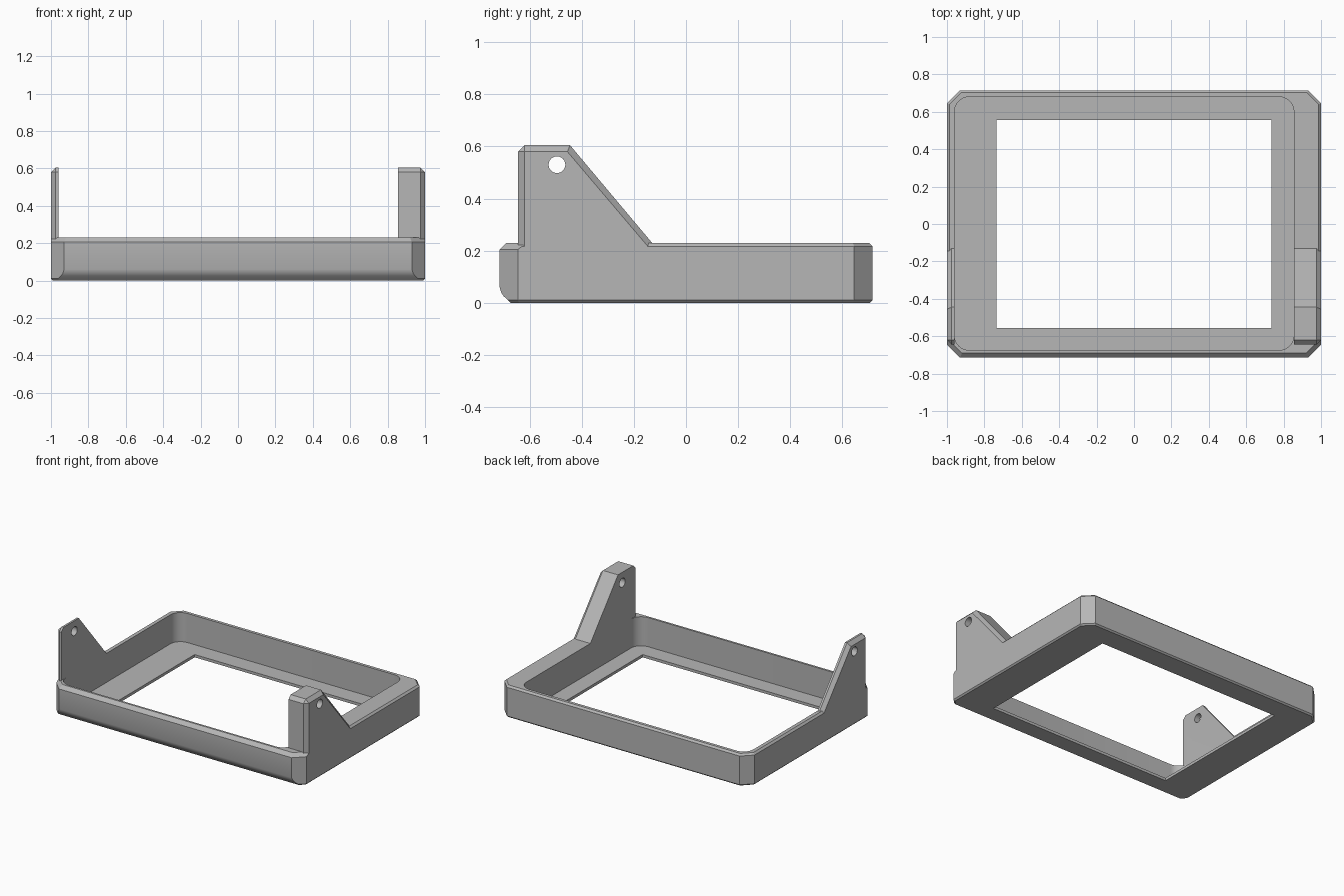
import bpy, bmesh
from math import radians, sin, cos, pi

old = bpy.data.objects.get("Cube")
if old:
    bpy.data.objects.remove(old)

grey = bpy.data.materials.new("plain_grey")
grey.use_nodes = True
COLOUR = (0.47, 0.47, 0.47, 1)
grey.diffuse_color = COLOUR
grey.node_tree.nodes["Principled BSDF"].inputs["Base Color"].default_value = COLOUR


def loft(name, rings):
    """Closed solid skinned through rings with equal point counts."""
    bm = bmesh.new()
    loops = [[bm.verts.new(p) for p in ring] for ring in rings]
    n = len(loops[0])
    for a, b in zip(loops, loops[1:]):
        for i in range(n):
            j = (i + 1) % n
            bm.faces.new((a[i], a[j], b[j], b[i]))
    bm.faces.new(loops[0])
    bm.faces.new(loops[-1])
    bmesh.ops.remove_doubles(bm, verts=bm.verts, dist=0.0005)
    bmesh.ops.recalc_face_normals(bm, faces=bm.faces)
    mesh = bpy.data.meshes.new(name)
    bm.to_mesh(mesh)
    bm.free()
    mesh.materials.append(grey)
    obj = bpy.data.objects.new(name, mesh)
    bpy.context.collection.objects.link(obj)
    return obj


def combine(target, tool, operation):
    """Apply a boolean and discard the tool."""
    tool.hide_render = True
    mod = target.modifiers.new("combine", 'BOOLEAN')
    mod.operation, mod.object, mod.solver = operation, tool, 'EXACT'
    bpy.context.view_layer.objects.active = target
    bpy.ops.object.modifier_apply(modifier=mod.name)
    bpy.data.objects.remove(tool)


def outline(z, side, front, corner):
    """Rectangle with cut corners; side, front and corner are insets."""
    x, yf, yb = 1 - side, 0.715 - front, 0.715 - side
    sf, sb = 1.645 - corner, 1.645 - side * 1.41
    half = [(sf - yf, -yf), (x, x - sf), (x, sb - x), (sb - yb, yb)]
    pts = half + [(-px, py) for px, py in reversed(half)]
    return [(px, py, z) for px, py in pts]


def box(x0, x1, y0, y1, z0, z1):
    return [[(x0, y0, z), (x1, y0, z), (x1, y1, z), (x0, y1, z)] for z in (z0, z1)]


# Tray body, with a rounded lower front edge and a bevelled rim
frame = loft("frame", [outline(*r) for r in (
    (0, 0.01, 0.042, 0.014), (0.01, 0, 0.032, 0), (0.025, 0, 0.016, 0),
    (0.04, 0, 0.006, 0), (0.06, 0, 0, 0), (0.205, 0, 0, 0),
    (0.217, 0, 0.012, 0.017), (0.23, 0.013, 0.025, 0.035))])


# Round-cornered pocket and rectangular window
def pocket_ring(z, radius=0.08, steps=8):
    ring = []
    for k, (cx, cy) in enumerate(((0.775, 0.6), (-0.88, 0.6), (-0.88, -0.595), (0.775, -0.595))):
        for i in range(steps + 1):
            a = (k + i / steps) * pi / 2
            ring.append((cx + radius * cos(a), cy + radius * sin(a), z))
    return ring


combine(frame, loft("pocket", [pocket_ring(0.02), pocket_ring(0.5)]), 'DIFFERENCE')
combine(frame, loft("window", box(-0.735, 0.735, -0.555, 0.555, -0.1, 0.1)), 'DIFFERENCE')

# Side ears: a wide one on the left, a thin one on the right
full = [(-0.645, 0.1), (-0.645, 0.58), (-0.62, 0.605), (-0.445, 0.605), (-0.13, 0.23), (-0.13, 0.1)]
inset = [(-0.62, 0.1), (-0.62, 0.58), (-0.62, 0.58), (-0.455, 0.58), (-0.145, 0.215), (-0.145, 0.1)]
for name, side, inner in (("left_ear", 1, 0.855), ("right_ear", -1, 0.96)):
    ear = loft(name, [[(side * x, y, z) for y, z in prof]
                      for x, prof in ((inner, full), (0.975, full), (1, inset))])
    combine(frame, ear, 'UNION')

# Pivot hole through both ears
hole = [[(x, -0.495 + 0.032 * cos(i * pi / 16), 0.53 + 0.032 * sin(i * pi / 16))
         for i in range(32)] for x in (-1.2, 1.2)]
combine(frame, loft("pivot_hole", hole), 'DIFFERENCE')

# Smooth the curved areas only
bpy.ops.object.select_all(action='DESELECT')
frame.select_set(True)
bpy.context.view_layer.objects.active = frame
bpy.ops.object.shade_smooth_by_angle(angle=radians(30))
